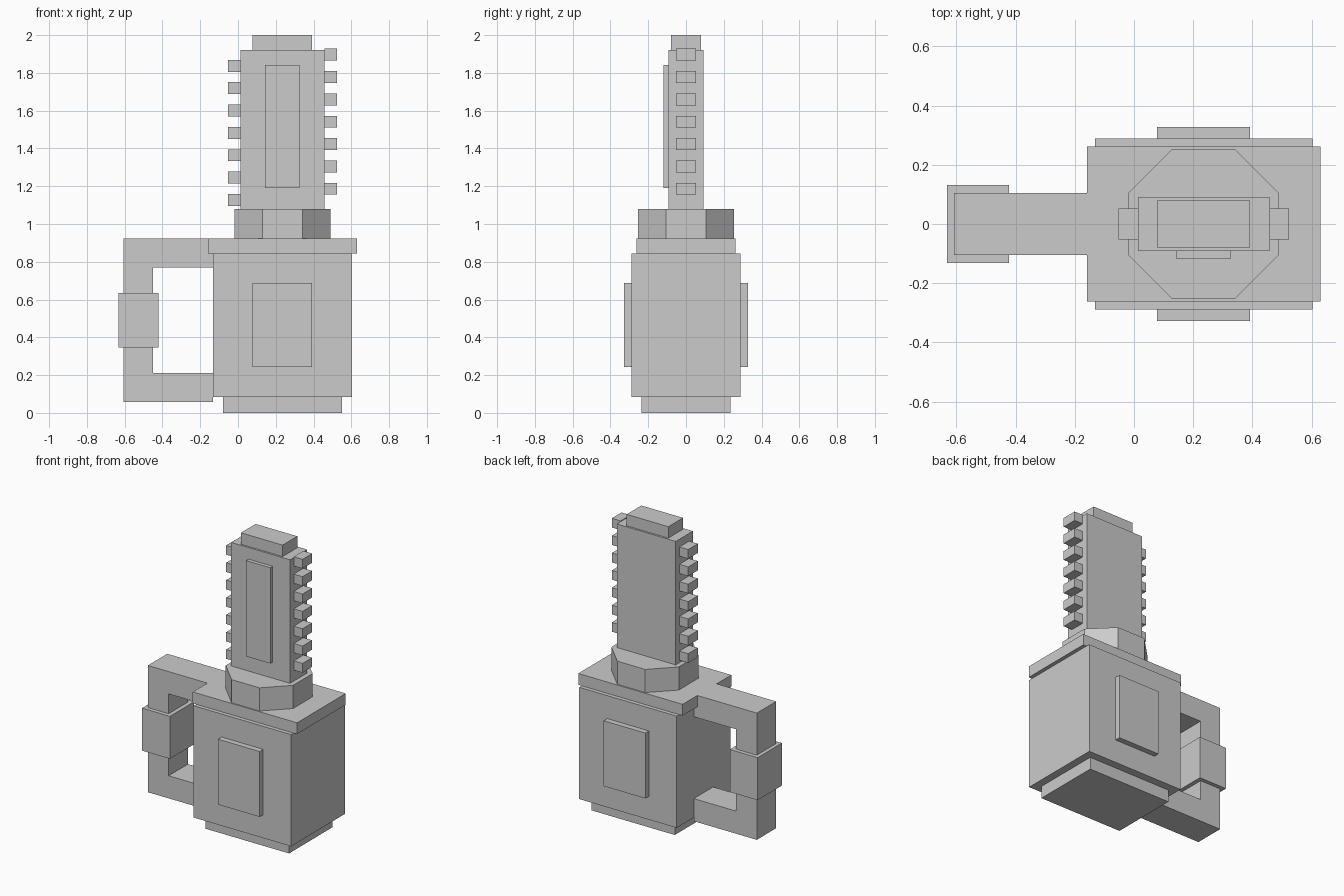
import bpy, bmesh, math

if "Cube" in bpy.data.objects:
    bpy.data.objects.remove(bpy.data.objects["Cube"])

grey = bpy.data.materials.new("plain grey")
grey.diffuse_color = (0.6, 0.6, 0.6, 1)
grey.use_nodes = True
grey.node_tree.nodes["Principled BSDF"].inputs["Base Color"].default_value = grey.diffuse_color


def finish(name, bm):
    bmesh.ops.recalc_face_normals(bm, faces=bm.faces)
    mesh = bpy.data.meshes.new(name)
    bm.to_mesh(mesh)
    bm.free()
    mesh.materials.append(grey)
    obj = bpy.data.objects.new(name, mesh)
    bpy.context.collection.objects.link(obj)
    return obj


def box(name, x0, x1, y0, y1, z0, z1):
    bm = bmesh.new()
    bmesh.ops.create_cube(bm, size=1)
    for v in bm.verts:
        v.co = (x1 if v.co.x > 0 else x0,
                y1 if v.co.y > 0 else y0,
                z1 if v.co.z > 0 else z0)
    return finish(name, bm)


def prism(name, points, direction):
    """Extrude a flat outline along a direction."""
    bm = bmesh.new()
    face = bm.faces.new([bm.verts.new(p) for p in points])
    new = bmesh.ops.extrude_face_region(bm, geom=[face])["geom"]
    bmesh.ops.translate(bm, vec=direction,
                        verts=[g for g in new if isinstance(g, bmesh.types.BMVert)])
    return finish(name, bm)


CX = 0.235  # axis of body and blade

# Body with foot, lid and side panels
box("foot", -0.08, 0.55, -0.235, 0.235, 0, 0.083)
box("body", -0.132, 0.603, -0.289, 0.289, 0.083, 0.845)
box("lid", -0.158, 0.629, -0.262, 0.262, 0.845, 0.922)
for name, s in (("front_panel", -1), ("back_panel", 1)):
    ys = sorted((s * 0.289, s * 0.327))
    box(name, 0.078, 0.392, *ys, 0.242, 0.688)

# Handle: C-shaped outline that meets the lid and body
outline = [(-0.132, 0.845), (-0.158, 0.845), (-0.158, 0.922), (-0.607, 0.922),
           (-0.607, 0.058), (-0.132, 0.058), (-0.132, 0.212), (-0.45, 0.212),
           (-0.45, 0.77), (-0.132, 0.77)]
prism("handle", [(x, -0.104, z) for x, z in outline], (0, 0.208, 0))
box("handle_grip", -0.632, -0.422, -0.131, 0.131, 0.345, 0.635)

# Eight-sided collar
radius = 0.254 / math.cos(math.pi / 8)
ring = [(CX + radius * math.cos(a), radius * math.sin(a), 0.922)
        for a in (math.pi / 8 + i * math.pi / 4 for i in range(8))]
prism("collar", ring, (0, 0, 0.158))

# Upright bar with tip and front plate
box("bar", 0.013, 0.457, -0.092, 0.092, 1.08, 1.922)
box("bar_tip", 0.078, 0.392, -0.079, 0.079, 1.922, 2.0)
box("bar_plate", 0.144, 0.326, -0.118, -0.092, 1.19, 1.843)

# Teeth, staggered by half a step between the two edges
for i in range(7):
    z = 1.096 + i * 0.1183
    box(f"left_tooth_{i + 1}", -0.053, 0.013, -0.052, 0.052, z, z + 0.063)
    z += 0.059
    box(f"right_tooth_{i + 1}", 0.457, 0.523, -0.052, 0.052, z, z + 0.063)
